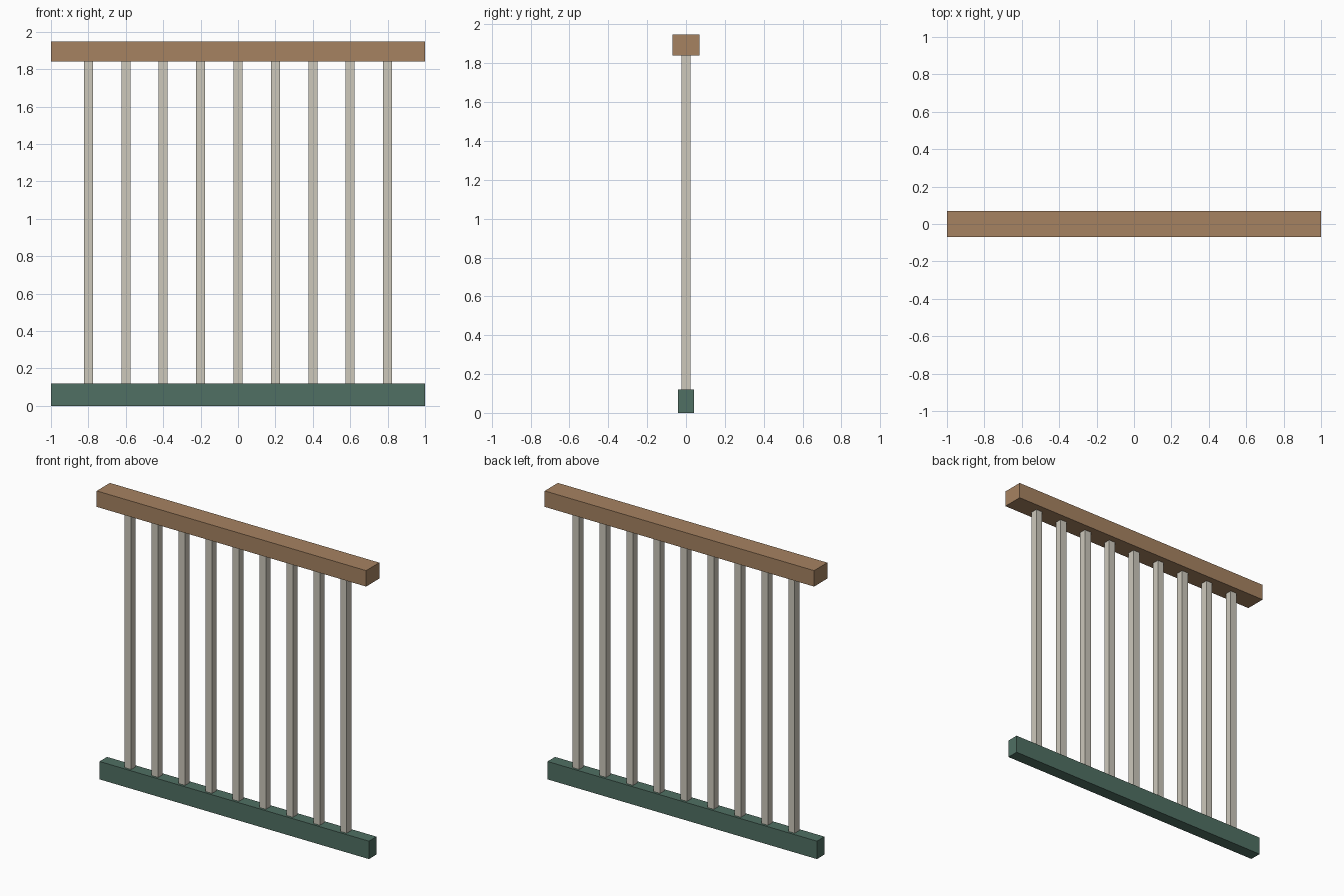
import bpy

if "Cube" in bpy.data.objects:
    bpy.data.objects.remove(bpy.data.objects["Cube"])


def material(name, color):
    m = bpy.data.materials.new(name)
    m.diffuse_color = (*color, 1.0)
    m.use_nodes = True
    m.node_tree.nodes["Principled BSDF"].inputs["Base Color"].default_value = m.diffuse_color
    return m


def box(name, center, size, mat):
    bpy.ops.mesh.primitive_cube_add(size=1, location=center)
    ob = bpy.context.object
    ob.name = name
    ob.scale = size
    bpy.ops.object.transform_apply(location=False, rotation=False, scale=True)
    ob.data.materials.append(mat)
    return ob


wood = material("wood", (0.38, 0.225, 0.12))
green = material("green_paint", (0.08, 0.16, 0.125))
cream = material("cream_paint", (0.61, 0.58, 0.50))

BASE_TOP, RAIL_BOTTOM, RAIL_TOP = 0.12, 1.84, 1.947

# Bottom rail and wider handrail
box("bottom_rail", (0, 0, BASE_TOP / 2), (2, 0.08, BASE_TOP), green)
box("handrail", (0, 0, (RAIL_BOTTOM + RAIL_TOP) / 2),
    (2, 0.14, RAIL_TOP - RAIL_BOTTOM), wood)

# Nine evenly spaced square balusters
for i in range(9):
    box(f"baluster_{i + 1}", (-0.8 + 0.2 * i, 0, (BASE_TOP + RAIL_BOTTOM) / 2),
        (0.048, 0.048, RAIL_BOTTOM - BASE_TOP), cream)
